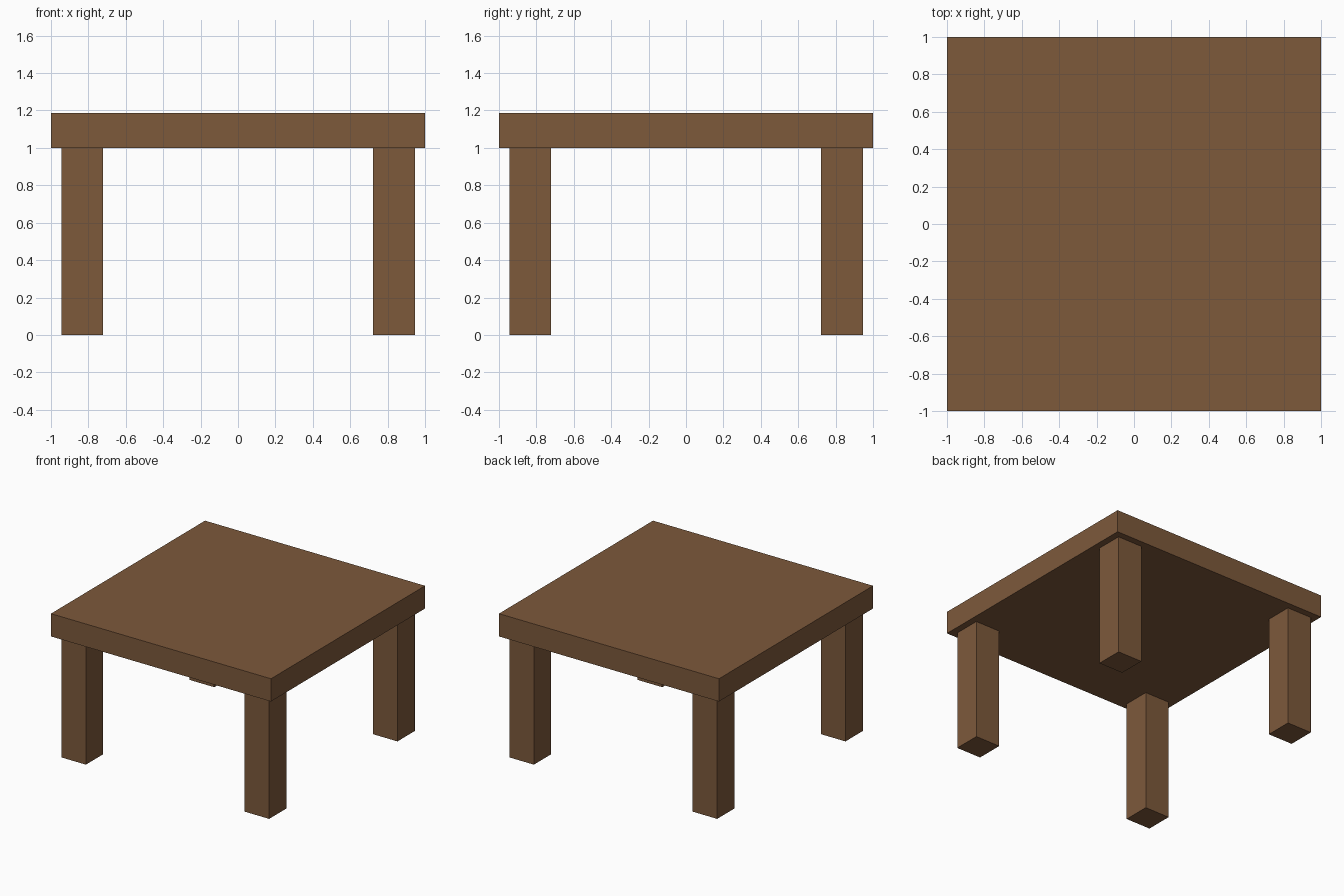
import bpy

if "Cube" in bpy.data.objects:
    bpy.data.objects.remove(bpy.data.objects["Cube"])

wood = bpy.data.materials.new("brown_wood")
wood.diffuse_color = (0.205, 0.1, 0.044, 1.0)
wood.use_nodes = True
wood.node_tree.nodes["Principled BSDF"].inputs["Base Color"].default_value = wood.diffuse_color


def box(name, lo, hi):
    """Axis-aligned box between two corners."""
    centre = [(a + b) / 2 for a, b in zip(lo, hi)]
    bpy.ops.mesh.primitive_cube_add(size=1, location=centre)
    obj = bpy.context.object
    obj.name = name
    obj.scale = [b - a for a, b in zip(lo, hi)]
    bpy.ops.object.transform_apply(location=False, rotation=False, scale=True)
    obj.data.materials.append(wood)
    return obj


# Table top slab
box("table_top", (-1, -1, 1.0), (1, 1, 1.187))

# Four square legs, slightly inset from the corners
LEG_CENTRE, LEG_HALF = 0.833, 0.112
for y_name, sy in (("front", -1), ("back", 1)):
    for x_name, sx in (("left", -1), ("right", 1)):
        x, y = sx * LEG_CENTRE, sy * LEG_CENTRE
        box(f"{y_name}_{x_name}_leg",
            (x - LEG_HALF, y - LEG_HALF, 0),
            (x + LEG_HALF, y + LEG_HALF, 1.0))
